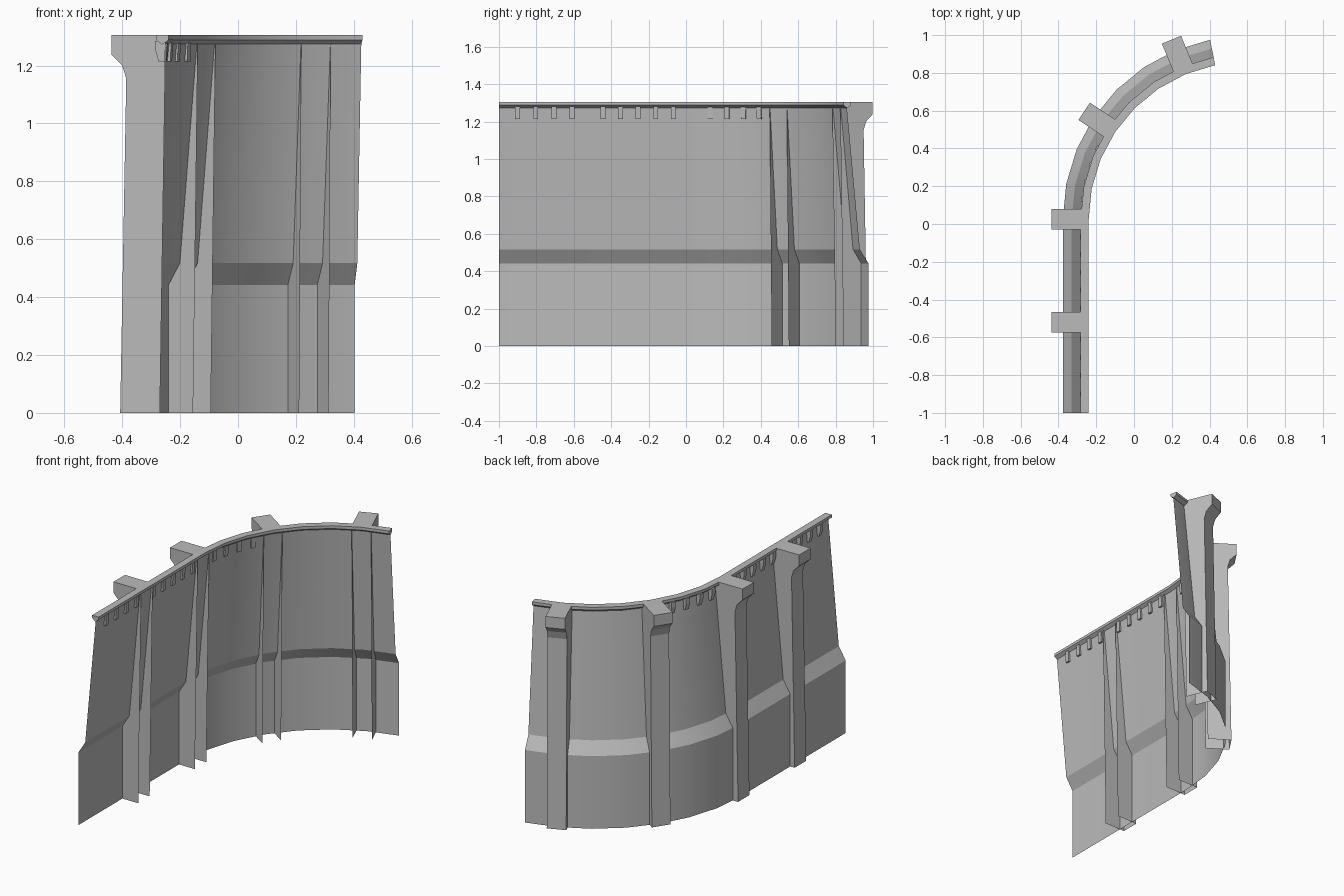
import bpy, bmesh, math
from mathutils import Vector

if "Cube" in bpy.data.objects:
    bpy.data.objects.remove(bpy.data.objects["Cube"])

# Plan: a straight run along y that turns into an arc about this centre
CX, CY = 0.592, 0.025
STEP = 11.25
TOP = 1.305

stone = bpy.data.materials.new("grey_stone")
stone.use_nodes = True
stone.diffuse_color = (0.5, 0.5, 0.5, 1)
stone.node_tree.nodes["Principled BSDF"].inputs["Base Color"].default_value = (0.5, 0.5, 0.5, 1)


def straight(y):
    """Station on the straight run: origin and outward direction."""
    return Vector((CX, y, 0)), Vector((-1, 0, 0))


def arc(turn):
    """Station on the arc, turned by an angle in degrees from the straight run."""
    a = math.radians(180 - turn)
    return Vector((CX, CY, 0)), Vector((math.cos(a), math.sin(a), 0))


def place(station, x, z, side=0.0):
    """x is the position the point would have on the straight run."""
    origin, out = station
    along = Vector((out.y, -out.x, 0))
    return origin + out * (CX - x) + along * side + Vector((0, 0, z))


def finish(name, bm, smooth=False):
    mesh = bpy.data.meshes.new(name)
    bm.to_mesh(mesh)
    bm.free()
    mesh.materials.append(stone)
    obj = bpy.data.objects.new(name, mesh)
    bpy.context.collection.objects.link(obj)
    if smooth:
        bpy.ops.object.select_all(action='DESELECT')
        obj.select_set(True)
        bpy.context.view_layer.objects.active = obj
        bpy.ops.object.shade_smooth_by_angle(angle=math.radians(18))
    return obj


def sweep(name, profile, stations, closed=False):
    """Carry a profile along the plan path."""
    bm = bmesh.new()
    rows = [[bm.verts.new(place(s, x, z)) for x, z in profile] for s in stations]
    n = len(profile)
    for r0, r1 in zip(rows, rows[1:]):
        for i in range(n if closed else n - 1):
            j = (i + 1) % n
            bm.faces.new((r0[i], r0[j], r1[j], r1[i]))
    if closed:
        bm.faces.new(rows[0])
        bm.faces.new(rows[-1])
        bmesh.ops.recalc_face_normals(bm, faces=bm.faces)
    return finish(name, bm, True)


def slab(bm, station, profile, half, skip=()):
    """Extrude a side profile across the wall, leaving out the skipped edges."""
    a = [bm.verts.new(place(station, x, z, -half)) for x, z in profile]
    b = [bm.verts.new(place(station, x, z, half)) for x, z in profile]
    bm.faces.new(a)
    bm.faces.new(b[::-1])
    n = len(profile)
    for i in range(n):
        if i not in skip:
            j = (i + 1) % n
            bm.faces.new((a[j], a[i], b[i], b[j]))


path = [straight(-1)] + [arc(STEP * i) for i in range(8)]

# Thin wall with a sloped ledge, and the coping on its top edge
sweep("wall", [(-0.377, 0), (-0.377, 0.442), (-0.33, 0.517), (-0.258, 1.29)], path)
sweep("coping", [(-0.262, 1.272), (-0.283, 1.288), (-0.283, TOP), (-0.24, TOP), (-0.24, 1.288)],
      path, closed=True)

# Buttresses: hollow, open underneath and towards the inside
buttress = [(-0.27, 0), (-0.407, 0), (-0.386, 1.155), (-0.4, 1.2), (-0.437, 1.238),
            (-0.437, TOP), (-0.25, TOP)]
for k, station in enumerate([straight(-0.52), arc(0), arc(3 * STEP), arc(6 * STEP)]):
    bm = bmesh.new()
    slab(bm, station, buttress, 0.055, skip=(0, len(buttress) - 1))
    bmesh.ops.recalc_face_normals(bm, faces=bm.faces)
    finish("buttress_%d" % (k + 1), bm)

# Small brackets under the coping
bracket = [(-0.25, 1.285), (-0.253, 1.213), (-0.274, 1.213), (-0.286, 1.255), (-0.286, 1.285)]
spots = [straight(-0.9 + 0.097 * i) for i in range(4)]
spots += [straight(-0.444 + 0.094 * i) for i in range(5)]
spots += [arc(7 + 6.2 * i) for i in range(4)]
bm = bmesh.new()
for station in spots:
    slab(bm, station, bracket, 0.013)
bmesh.ops.recalc_face_normals(bm, faces=bm.faces)
finish("brackets", bm)
